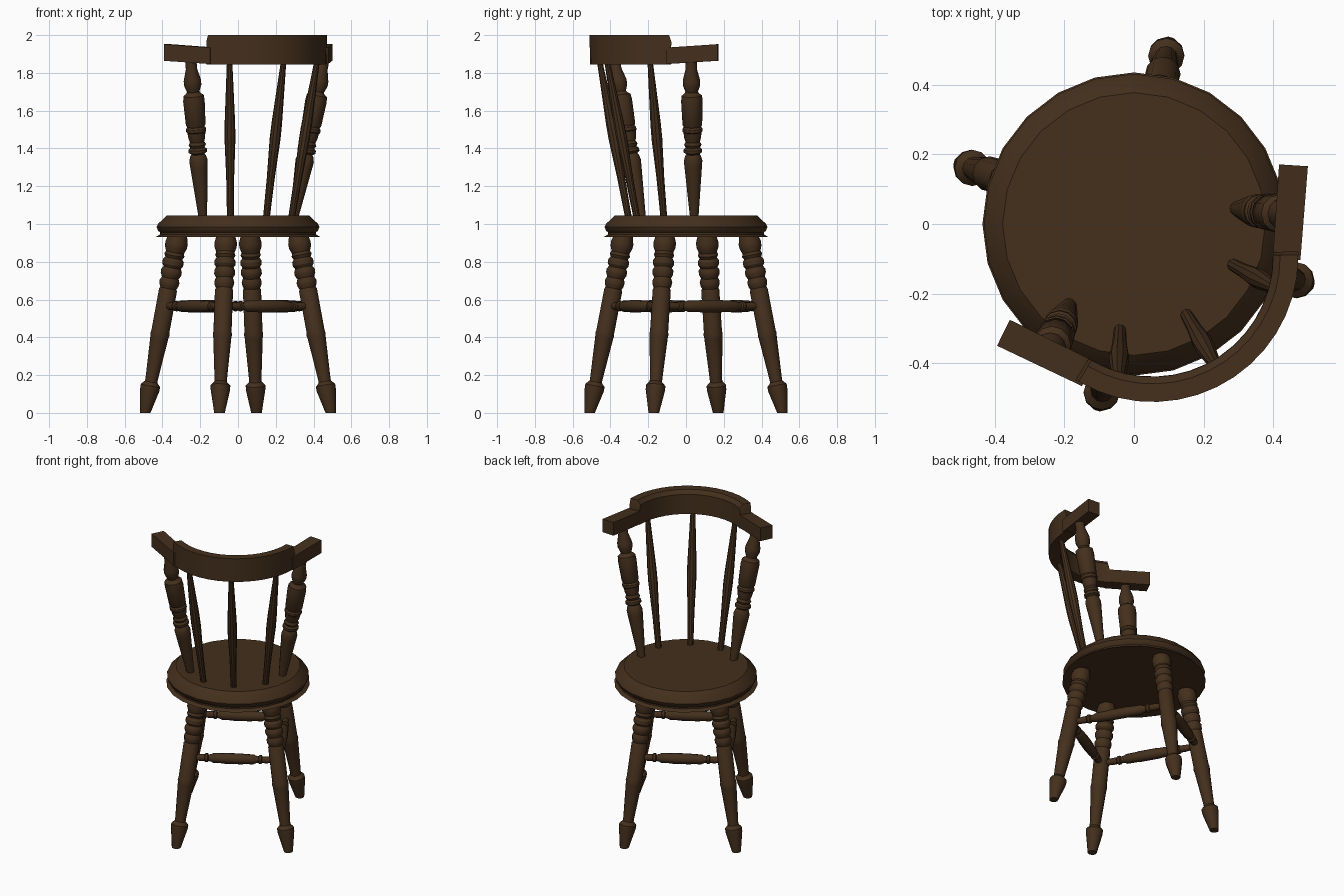
import bpy, bmesh, math
from mathutils import Vector, Matrix

if "Cube" in bpy.data.objects:
    bpy.data.objects.remove(bpy.data.objects["Cube"])

TURN = Matrix.Rotation(math.radians(30), 4, 'Z')   # the whole chair is turned 30 degrees
wood = bpy.data.materials.new("dark_wood")
wood.diffuse_color = (0.058, 0.029, 0.012, 1)
wood.use_nodes = True
wood.node_tree.nodes["Principled BSDF"].inputs["Base Color"].default_value = wood.diffuse_color


def finish(name, bm):
    bmesh.ops.recalc_face_normals(bm, faces=bm.faces)
    bm.transform(TURN)
    for v in bm.verts:
        v.co.z = max(v.co.z, 0)
    me = bpy.data.meshes.new(name)
    bm.to_mesh(me)
    bm.free()
    me.materials.append(wood)
    ob = bpy.data.objects.new(name, me)
    bpy.context.collection.objects.link(ob)
    bpy.ops.object.select_all(action='DESELECT')
    ob.select_set(True)
    bpy.context.view_layer.objects.active = ob
    bpy.ops.object.shade_smooth_by_angle(angle=math.radians(32))


def skin(bm, rings, closed_ends=True):
    n = len(rings[0])
    for a, b in zip(rings, rings[1:]):
        for i in range(n):
            j = (i + 1) % n
            bm.faces.new((a[i], a[j], b[j], b[i]))
    if closed_ends:
        bm.faces.new(rings[0])
        bm.faces.new(rings[-1])


def turned(name, p0, p1, profile, sides=12):
    """Turned part: profile is (fraction along axis, radius)."""
    p0, p1 = Vector(p0), Vector(p1)
    axis = p1 - p0
    rot = Vector((0, 0, 1)).rotation_difference(axis)
    bm = bmesh.new()
    rings = []
    for t, r in profile:
        ring = []
        for i in range(sides):
            a = 2 * math.pi * i / sides
            ring.append(bm.verts.new(p0 + axis * t + rot @ Vector((r * math.cos(a), r * math.sin(a), 0))))
        rings.append(ring)
    skin(bm, rings)
    finish(name, bm)


def by_height(pairs, z0, z1):
    return [((z - z0) / (z1 - z0), r) for z, r in pairs]


# Seat
turned("seat", (0, 0, 0), (0, 0, 1), [
    (.932, .435), (.945, .412), (.955, .412), (.965, .424), (.985, .431),
    (1.0, .424), (1.045, .377)], 24)

# Legs
LEG_Z0, LEG_Z1 = -0.006, 0.94
leg = by_height([
    (-.006, .028), (.12, .051), (.145, .052), (.165, .033), (.18, .033), (.40, .048), (.415, .051),
    (.43, .048), (.65, .048), (.66, .043), (.675, .05), (.695, .053), (.715, .045), (.735, .055),
    (.755, .055), (.77, .046), (.785, .056), (.805, .056), (.82, .046), (.835, .054), (.85, .048),
    (.875, .058), (.90, .060), (.94, .049)], LEG_Z0, LEG_Z1)
for sx, side in ((-1, "left"), (1, "right")):
    for sy, end in ((-1, "back"), (1, "front")):
        turned(f"{end}_leg_{side}", (sx * .34, sy * .393, LEG_Z0), (sx * .22, sy * .254, LEG_Z1), leg)

# Stretchers between the legs
half = [(0, .015), (.12, .021), (.17, .021), (.18, .027), (.205, .027), (.215, .02), (.25, .024),
        (.27, .03), (.38, .031), (.40, .033)]
stretcher = half + [(1 - t, r) for t, r in reversed(half)]
X, Y, Z = .266, .309, .565
for s, side in ((-1, "back"), (1, "front")):
    turned(f"{side}_stretcher", (-X, s * Y, Z), (X, s * Y, Z), stretcher)
for s, side in ((-1, "left"), (1, "right")):
    turned(f"{side}_stretcher", (s * X, -Y, Z), (s * X, Y, Z), stretcher)

# Turned back posts
post = by_height([
    (1.03, .022), (1.30, .046), (1.335, .049), (1.36, .042), (1.37, .035), (1.38, .049), (1.395, .049),
    (1.405, .038), (1.42, .046), (1.435, .038), (1.455, .044), (1.485, .048), (1.49, .053), (1.505, .053),
    (1.515, .046), (1.525, .052), (1.65, .057), (1.68, .054), (1.69, .040), (1.70, .033), (1.735, .046),
    (1.76, .046), (1.82, .030), (1.88, .030)], 1.03, 1.88)
for s, side in ((-1, "left"), (1, "right")):
    turned(f"back_post_{side}", (s * .278, -.11, 1.03), (s * .408, -.205, 1.88), post)

# Slender spindles
spindle = [(0, .018), (.25, .021), (.5, .029), (.6, .028), (1, .014)]
for x0, y0, x1, y1, side in ((-.187, -.243, -.268, -.375, "left"), (0, -.30, 0, -.485, "middle"),
                             (.187, -.243, .268, -.375, "right")):
    turned(f"spindle_{side}", (x0, y0, 1.03), (x1, y1, 1.87), spindle, 10)

# Curved crest rail
CY = -.107
bm = bmesh.new()
rings = []
angles = [-62, -60.5] + [-60 + 8 * i for i in range(1, 15)] + [60.5, 62]
for d in angles:
    a = math.radians(d)
    top = 1.965 if abs(d) > 61 else 2.0
    ring = []
    for r, z in ((.345, 1.845), (.416, 1.845), (.418, top), (.366, top), (.346, top - .025)):
        ring.append(bm.verts.new((r * math.sin(a), CY - r * math.cos(a), z)))
    rings.append(ring)
skin(bm, rings)
finish("crest_rail", bm)

# Straight arm ends of the rail
for s, side in ((-1, "left"), (1, "right")):
    bm = bmesh.new()
    rings = []
    for inner, outer, z0, z1 in (((.295, -.285), (.362, -.328), 1.847, 1.934),
                                 ((.446, -.06), (.515, -.106), 1.864, 1.952)):
        rings.append([bm.verts.new((s * p[0], p[1], z))
                      for p, z in ((inner, z0), (outer, z0), (outer, z1), (inner, z1))])
    skin(bm, rings)
    finish(f"rail_end_{side}", bm)
